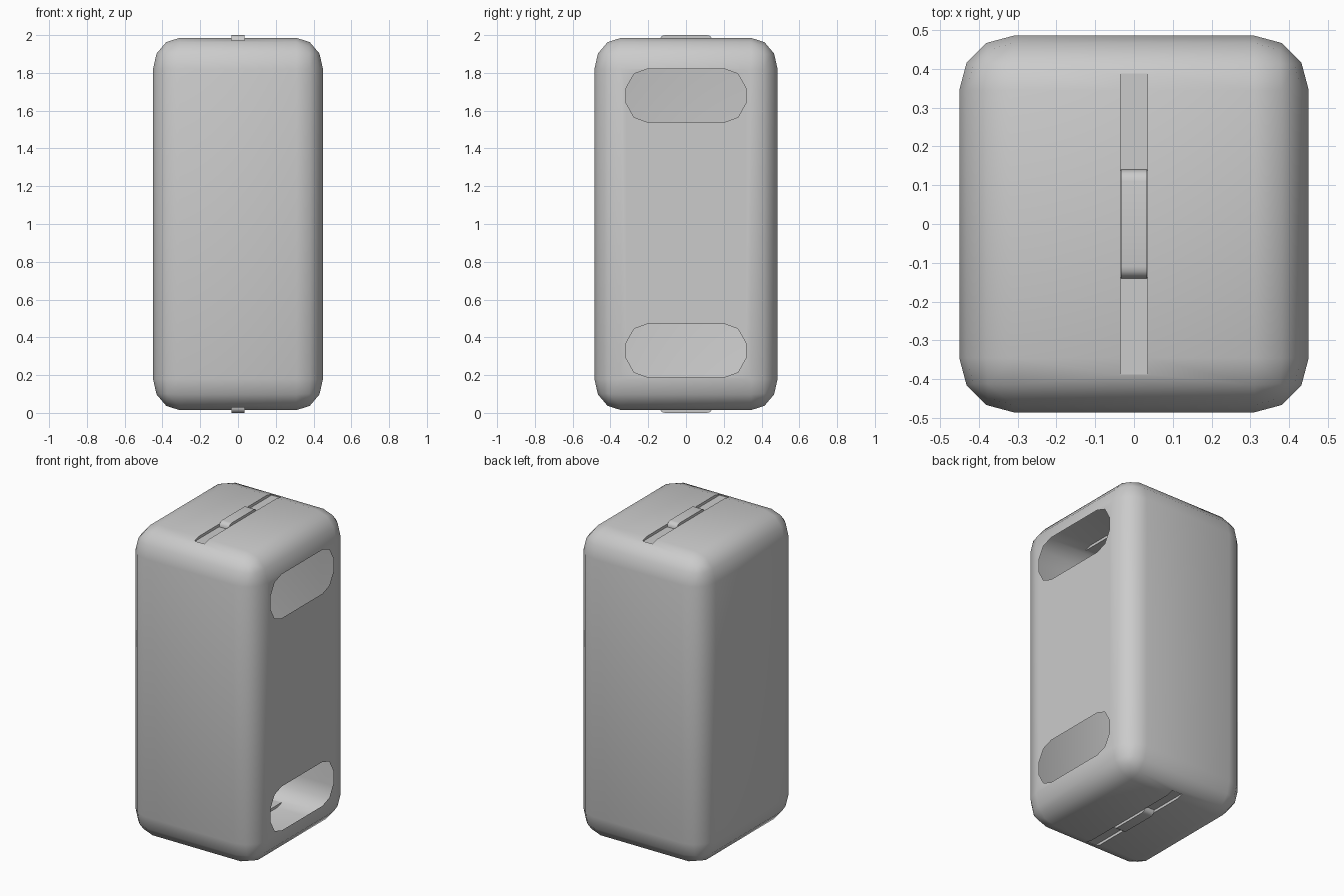
import bpy, bmesh, math
from mathutils import Matrix, Vector

if "Cube" in bpy.data.objects:
    bpy.data.objects.remove(bpy.data.objects["Cube"])


def make_object(name, bm):
    mesh = bpy.data.meshes.new(name)
    bm.to_mesh(mesh)
    bm.free()
    obj = bpy.data.objects.new(name, mesh)
    bpy.context.collection.objects.link(obj)
    return obj


def activate(obj):
    bpy.ops.object.select_all(action='DESELECT')
    obj.select_set(True)
    bpy.context.view_layer.objects.active = obj


def smooth(obj, angle=40):
    activate(obj)
    bpy.ops.object.shade_smooth_by_angle(angle=math.radians(angle))


def box_bmesh(size, center=(0, 0, 0)):
    bm = bmesh.new()
    bmesh.ops.create_cube(bm, size=1, matrix=Matrix.Translation(center) @ Matrix.Diagonal((*size, 1)))
    return bm


# Rounded case: bevelled box, stretched so the bevel is taller in z
stretch = 1.18
bm = box_bmesh((0.9, 0.97, 1.97 / stretch))
bmesh.ops.bevel(bm, geom=bm.edges[:], offset=0.14, offset_type='OFFSET',
                segments=3, profile=0.5, affect='EDGES')
bmesh.ops.scale(bm, vec=(1, 1, stretch), verts=bm.verts)
bmesh.ops.translate(bm, vec=(0, 0, 1), verts=bm.verts)
case = make_object("case_shell", bm)

# Shallow grooves in the top and bottom
for z in (2.018, -0.018):
    cutter = make_object("groove_cutter", box_bmesh((0.07, 0.774, 0.1), (0, 0, z)))
    cutter.hide_render = True
    mod = case.modifiers.new("groove", 'BOOLEAN')
    mod.operation = 'DIFFERENCE'
    mod.solver = 'EXACT'
    mod.object = cutter
    activate(case)
    bpy.ops.object.modifier_apply(modifier=mod.name)
    bpy.data.objects.remove(cutter)

# Two rounded slots opened in the thin right wall
quarter = [(0.317, 0.04), (0.275, 0.115), (0.206, 0.14)]
outline = (quarter + [(-y, z) for y, z in reversed(quarter)]
           + [(-y, -z) for y, z in quarter] + [(y, -z) for y, z in reversed(quarter)])
bm = bmesh.new()
bm.from_mesh(case.data)
side = max((f for f in bm.faces if f.normal.x > 0.99), key=lambda f: f.calc_area())
edges = list(side.edges)
x = side.calc_center_median().x
bmesh.ops.delete(bm, geom=[side], context='FACES_ONLY')
for zc in (0.33, 1.68):
    ring = [bm.verts.new((x, y, zc + z)) for y, z in outline]
    edges += [bm.edges.new((a, b)) for a, b in zip(ring, ring[1:] + ring[:1])]
bmesh.ops.triangle_fill(bm, use_beauty=True, use_dissolve=False, edges=edges, normal=Vector((1, 0, 0)))
bm.to_mesh(case.data)
bm.free()
smooth(case)

# Rounded bars lying in the grooves
def groove_bar(name, z0, direction):
    r, half, height = 0.03, 0.14, 0.034
    arc = [(half - r + r * math.cos(a), height - r + r * math.sin(a))
           for a in (math.pi / 2 * i / 4 for i in range(5))]
    prof = [(half, 0)] + arc + [(-y, z) for y, z in reversed(arc)] + [(-half, 0)]
    bm = bmesh.new()
    face = bm.faces.new([bm.verts.new((-0.034, y, z0 + direction * z)) for y, z in prof])
    ext = bmesh.ops.extrude_face_region(bm, geom=[face], use_keep_orig=True)
    bmesh.ops.translate(bm, vec=(0.068, 0, 0),
                        verts=[v for v in ext['geom'] if isinstance(v, bmesh.types.BMVert)])
    bmesh.ops.recalc_face_normals(bm, faces=bm.faces)
    smooth(make_object(name, bm))


groove_bar("top_bar", 1.966, 1)
groove_bar("bottom_bar", 0.034, -1)
